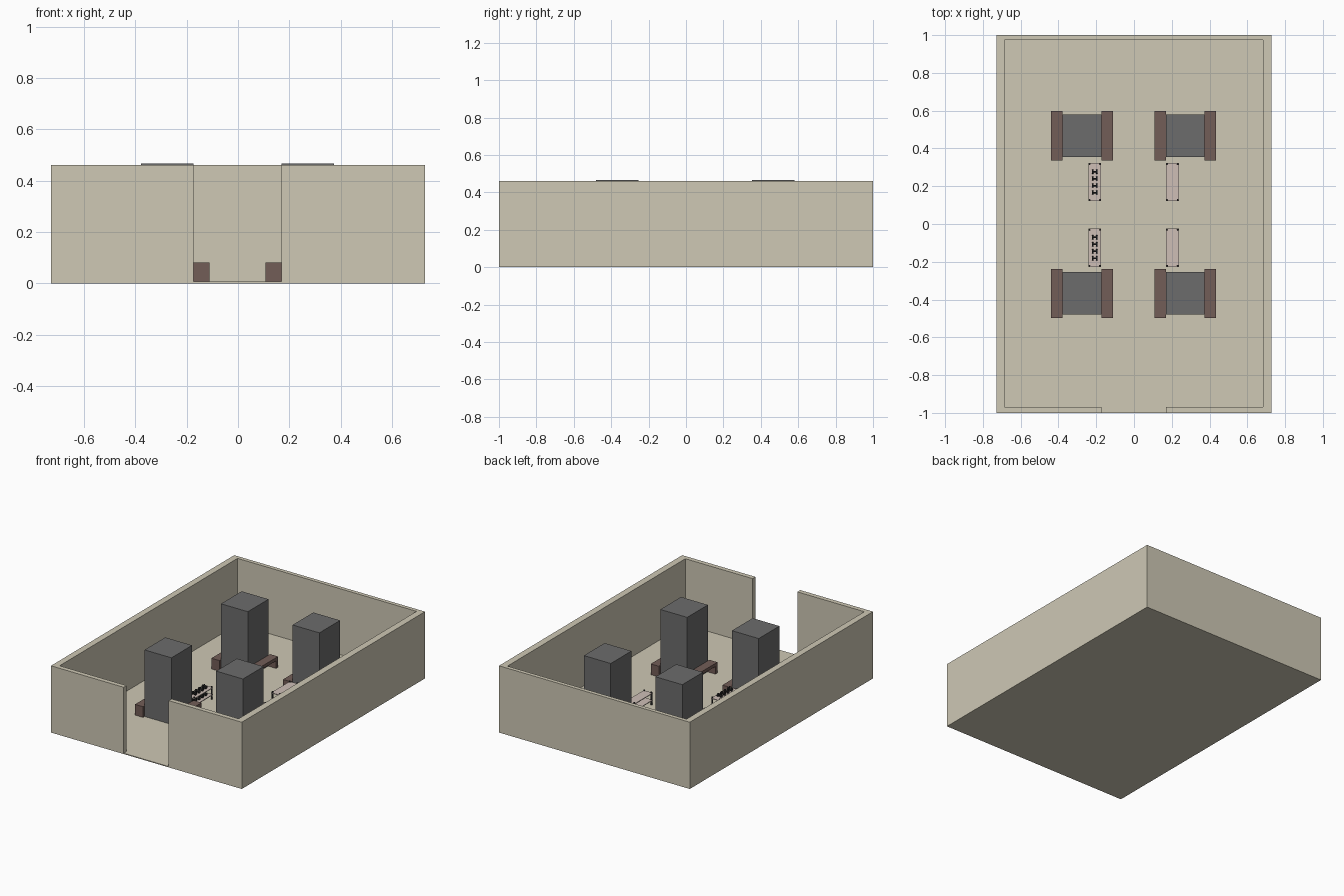
import bpy, bmesh, math
from mathutils import Matrix

if "Cube" in bpy.data.objects:
    bpy.data.objects.remove(bpy.data.objects["Cube"])


def material(name, rgb):
    m = bpy.data.materials.new(name)
    m.diffuse_color = (*rgb, 1)
    m.use_nodes = True
    m.node_tree.nodes["Principled BSDF"].inputs["Base Color"].default_value = m.diffuse_color
    return m


BEIGE = material("plaster", (0.62, 0.58, 0.46))
GREY = material("pillar_grey", (0.15, 0.15, 0.15))
BROWN = material("bench_wood", (0.17, 0.11, 0.095))
PINK = material("shelf_board", (0.62, 0.52, 0.47))
BLACK = material("dark_metal", (0.025, 0.025, 0.025))


def finish(name, bm, mat):
    bmesh.ops.recalc_face_normals(bm, faces=bm.faces)
    me = bpy.data.meshes.new(name)
    bm.to_mesh(me)
    bm.free()
    me.materials.append(mat)
    ob = bpy.data.objects.new(name, me)
    bpy.context.collection.objects.link(ob)
    return ob


def prism(name, plan, z0, z1, mat):
    bm = bmesh.new()
    face = bm.faces.new([bm.verts.new((x, y, z0)) for x, y in plan])
    out = bmesh.ops.extrude_face_region(bm, geom=[face])
    top = [g for g in out["geom"] if isinstance(g, bmesh.types.BMVert)]
    bmesh.ops.translate(bm, verts=top, vec=(0, 0, z1 - z0))
    return finish(name, bm, mat)


def box(name, x0, x1, y0, y1, z0, z1, mat):
    return prism(name, [(x0, y0), (x1, y0), (x1, y1), (x0, y1)], z0, z1, mat)


def cylinder(bm, loc, radius, length, sides, axis="Z"):
    rot = Matrix.Rotation(math.pi / 2, 4, "Y") if axis == "X" else Matrix()
    bmesh.ops.create_cone(bm, cap_ends=True, segments=sides, radius1=radius, radius2=radius,
                          depth=length, matrix=Matrix.Translation(loc) @ rot)


# Room shell: floor slab and a wall ring with a doorway gap in front
F = 0.006
box("floor", -0.729, 0.729, -1, 1, 0, F, BEIGE)
prism("walls", [(-0.173, -1), (-0.729, -1), (-0.729, 1), (0.729, 1), (0.729, -1), (0.17, -1),
                (0.17, -0.968), (0.683, -0.968), (0.683, 0.973), (-0.685, 0.973),
                (-0.685, -0.968), (-0.173, -0.968)], F, 0.461, BEIGE)


# Bench: arch profile (seat on two end panels) extruded across x
def bench(name, x0, x1, y0, y1):
    t, h = 0.022, 0.08
    profile = [(y0, F), (y0, h), (y1, h), (y1, F), (y1 - t, F), (y1 - t, h - t),
               (y0 + t, h - t), (y0 + t, F)]
    bm = bmesh.new()
    face = bm.faces.new([bm.verts.new((x0, y, z)) for y, z in profile])
    out = bmesh.ops.extrude_face_region(bm, geom=[face])
    bmesh.ops.translate(bm, vec=(x1 - x0, 0, 0),
                        verts=[g for g in out["geom"] if isinstance(g, bmesh.types.BMVert)])
    finish(name, bm, BROWN)


# Pillars, each with a bench on both sides
for side, px0, px1 in (("left", -0.378, -0.173), ("right", 0.169, 0.374)):
    for end, yc in (("back", 0.467), ("front", -0.367)):
        box(f"pillar_{end}_{side}", px0, px1, yc - 0.113, yc + 0.113, F, 0.466, GREY)
        bench(f"bench_outer_{end}_{side}", px0 - 0.061, px0, yc - 0.13, yc + 0.13)
        bench(f"bench_inner_{end}_{side}", px1, px1 + 0.061, yc - 0.13, yc + 0.13)


# Rack: two boards, four corner posts and optional rows of dumbbells
def rack(tag, xc, yc, loaded):
    hx, hy = 0.034, 0.101
    boards = (0.035, 0.083)
    for level, z in zip(("lower", "upper"), boards):
        box(f"rack_{level}_shelf_{tag}", xc - hx, xc + hx, yc - hy, yc + hy, z, z + 0.005, PINK)
    posts = bmesh.new()
    for sx in (-1, 1):
        for sy in (-1, 1):
            cylinder(posts, (xc + sx * (hx - 0.006), yc + sy * (hy - 0.006), (F + 0.096) / 2),
                     0.005, 0.096 - F, 12)
    finish(f"rack_posts_{tag}", posts, BLACK)
    if loaded:
        bells = bmesh.new()
        for z in boards:
            for i in range(4):
                y = yc + (i - 1.5) * 0.037
                zc = z + 0.005 + 0.011
                cylinder(bells, (xc, y, zc), 0.004, 0.03, 8, "X")
                for s in (-1, 1):
                    cylinder(bells, (xc + s * 0.011, y, zc), 0.0115, 0.009, 8, "X")
        finish(f"dumbbells_{tag}", bells, BLACK)


for side, xc in (("left", -0.208), ("right", 0.203)):
    for end, yc in (("back", 0.222), ("front", -0.126)):
        rack(f"{end}_{side}", xc, yc, side == "left")
